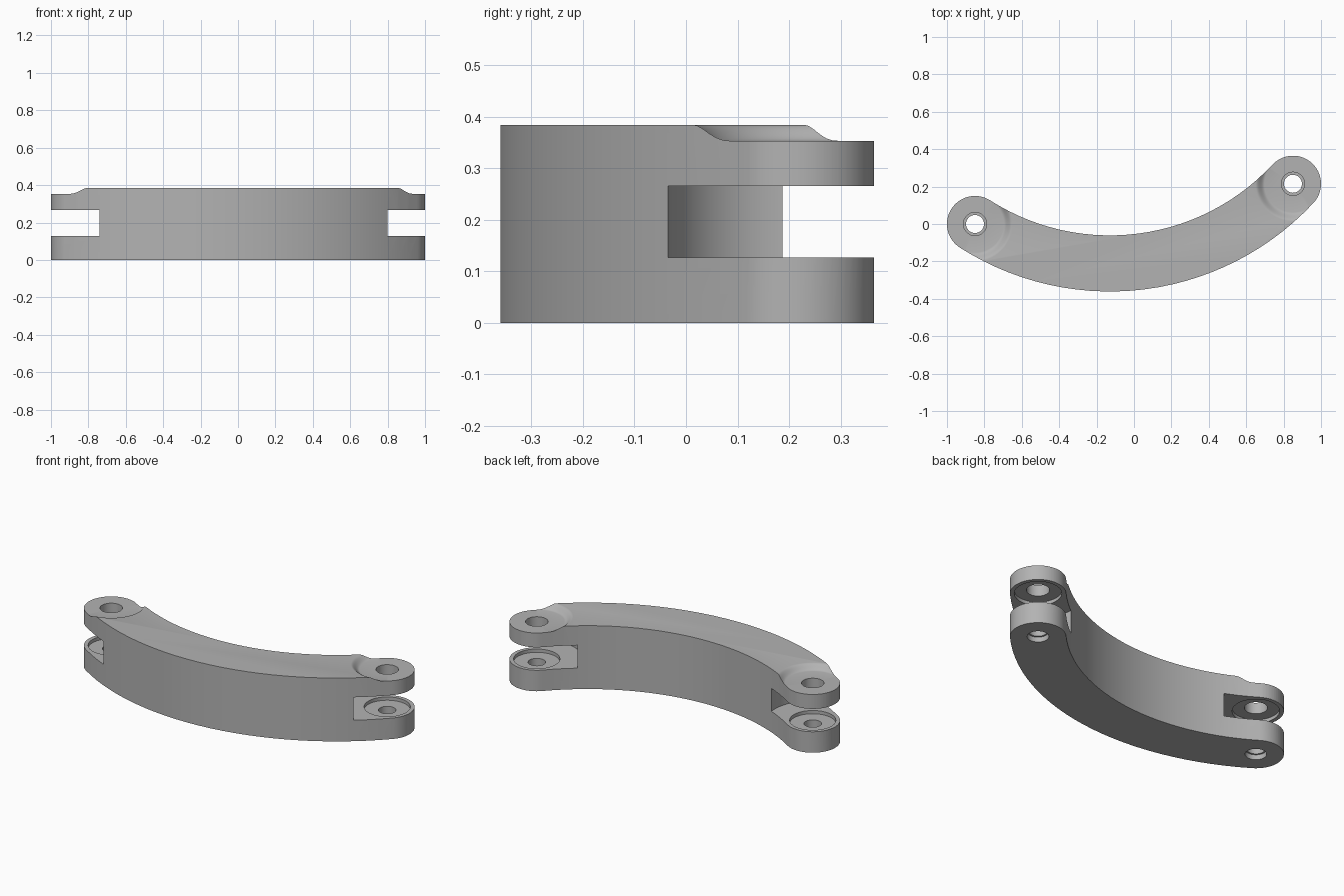
import bpy, bmesh, math
from mathutils import Vector

if "Cube" in bpy.data.objects:
    bpy.data.objects.remove(bpy.data.objects["Cube"])

PIVOTS = [Vector((-0.85, 0.0)), Vector((0.85, 0.215))]
CENTRE = Vector((-0.129, 1.127))      # centre of the arm's curve
R_MID = (PIVOTS[0] - CENTRE).length
HALF = 0.15                           # half width and ear radius
TOP, EAR_TOP = 0.384, 0.353
SLOT_LOW, SLOT_HIGH = 0.127, 0.266

grey = bpy.data.materials.new("grey_metal")
grey.use_nodes = True
grey.diffuse_color = (0.45, 0.45, 0.45, 1)
grey.node_tree.nodes["Principled BSDF"].inputs["Base Color"].default_value = (0.45, 0.45, 0.45, 1)


def arc(centre, radius, start, end, steps):
    return [centre + radius * Vector((math.cos(a), math.sin(a)))
            for a in (start + (end - start) * i / steps for i in range(steps + 1))]


def make_object(name, bm):
    bmesh.ops.recalc_face_normals(bm, faces=bm.faces)
    mesh = bpy.data.meshes.new(name)
    bm.to_mesh(mesh)
    bm.free()
    mesh.materials.append(grey)
    obj = bpy.data.objects.new(name, mesh)
    bpy.context.collection.objects.link(obj)
    return obj


# Curved arm: outer arc, right ear, inner arc, left ear, pulled up to full height
a0, a1 = (math.atan2(*reversed(p - CENTRE)) for p in PIVOTS)
outline = arc(CENTRE, R_MID + HALF, a0, a1, 28)
outline += arc(PIVOTS[1], HALF, a1, a1 + math.pi, 28)[1:]
outline += arc(CENTRE, R_MID - HALF, a1, a0, 28)[1:]
outline += arc(PIVOTS[0], HALF, a0 + math.pi, a0 + 2 * math.pi, 28)[1:-1]
bm = bmesh.new()
base = bm.faces.new([bm.verts.new((p.x, p.y, 0)) for p in outline])
raised = bmesh.ops.extrude_face_region(bm, geom=[base], use_keep_orig=True)["geom"]
bmesh.ops.translate(bm, vec=(0, 0, TOP),
                    verts=[v for v in raised if isinstance(v, bmesh.types.BMVert)])
arm = make_object("curved_arm", bm)

# Lathe profile for everything removed around a pivot, bottom to top
profile = [(0, -0.1), (0.058, -0.1), (0.058, 0.03), (0.048, 0.03)]      # lower hole
profile += [(0.048, SLOT_LOW - 0.02), (0.127, SLOT_LOW - 0.02)]         # lower recess
profile += [(0.127, SLOT_LOW), (0.255, SLOT_LOW)]                       # round slot
profile += [(0.255, SLOT_HIGH), (0.127, SLOT_HIGH)]
profile += [(0.127, SLOT_HIGH + 0.02), (0.062, SLOT_HIGH + 0.02)]       # upper recess
profile += [(0.062, EAR_TOP)]                                           # upper hole
for i in range(9):                                                      # sloped shoulder
    t = i / 8
    profile.append((0.152 + 0.048 * t, EAR_TOP + (TOP - EAR_TOP) * t * t * (3 - 2 * t)))
profile += [(0.2, 0.5), (0, 0.5)]


def pivot_cutter(name, pivot):
    bm = bmesh.new()
    verts = [bm.verts.new((pivot.x + r, pivot.y, z)) for r, z in profile]
    edges = [bm.edges.new(pair) for pair in zip(verts, verts[1:])]
    bmesh.ops.spin(bm, geom=verts + edges, cent=(pivot.x, pivot.y, 0), axis=(0, 0, 1),
                   angle=2 * math.pi, steps=56, use_merge=True)
    bmesh.ops.remove_doubles(bm, verts=bm.verts, dist=0.0001)
    return make_object(name, bm)


# Cut the fork, holes, recesses and shoulder at each end
bpy.context.view_layer.objects.active = arm
for side, pivot in zip(("right", "left"), PIVOTS):
    cutter = pivot_cutter(side + "_pivot_cutter", pivot)
    cutter.hide_render = True
    mod = arm.modifiers.new("cut", "BOOLEAN")
    mod.operation, mod.solver, mod.object = "DIFFERENCE", "EXACT", cutter
    bpy.ops.object.modifier_apply(modifier=mod.name)
    bpy.data.objects.remove(cutter)

# Smooth shading with crisp edges
for obj in bpy.context.selected_objects:
    obj.select_set(False)
arm.select_set(True)
bpy.ops.object.shade_smooth_by_angle(angle=math.radians(30))
